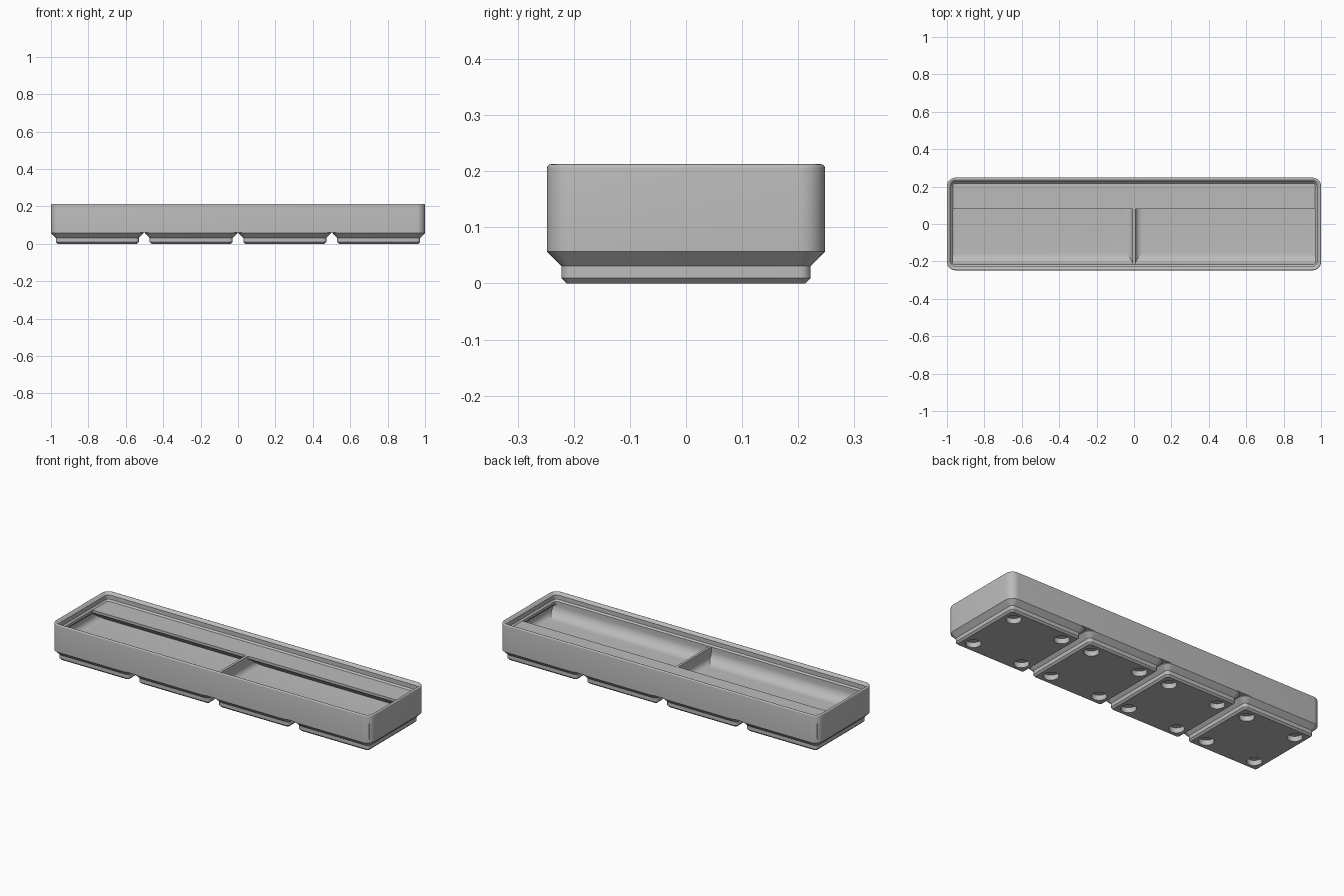
import bpy, bmesh, math

if "Cube" in bpy.data.objects:
    bpy.data.objects.remove(bpy.data.objects["Cube"])

U = 2 / 167.5            # one millimetre in scene units
HX, HY, R = 83.75, 20.75, 3.75
FLOOR, TOP, PITCH, WALL = 7, 14, 42, 0.95

grey = bpy.data.materials.new("plain grey")
grey.use_nodes = True
grey.diffuse_color = (0.5, 0.5, 0.5, 1)
grey.node_tree.nodes["Principled BSDF"].inputs["Base Color"].default_value = (0.5, 0.5, 0.5, 1)


def finish(name, bm):
    """Scale to scene units, shade smooth with sharp edges, link."""
    bmesh.ops.recalc_face_normals(bm, faces=bm.faces)
    bmesh.ops.scale(bm, vec=(U, U, U), verts=bm.verts)
    mesh = bpy.data.meshes.new(name)
    bm.to_mesh(mesh)
    bm.free()
    mesh.materials.append(grey)
    mesh.shade_smooth()
    mesh.set_sharp_from_angle(angle=math.radians(30))
    obj = bpy.data.objects.new(name, mesh)
    bpy.context.collection.objects.link(obj)
    return obj


def arc(cx, cy, r, start, end, steps=8):
    angles = [math.radians(start + (end - start) * i / steps) for i in range(steps + 1)]
    return [(cx + r * math.cos(a), cy + r * math.sin(a)) for a in angles]


def rounded_rect(hx, hy, r):
    pts = []
    for i, (sx, sy) in enumerate([(1, 1), (-1, 1), (-1, -1), (1, -1)]):
        pts += arc(sx * (hx - r), sy * (hy - r), r, 90 * i, 90 * i + 90)
    return pts


def loft(name, hx, hy, profile):
    """Stack rounded rectangles given as (inset, height), capped at both ends."""
    bm = bmesh.new()
    rings = []
    for inset, z in profile:
        pts = rounded_rect(hx - inset, hy - inset, max(R - inset, 0.03))
        rings.append([bm.verts.new((x, y, z)) for x, y in pts])
    for a, b in zip(rings, rings[1:]):
        for i in range(len(a)):
            bm.faces.new((a[i - 1], a[i], b[i], b[i - 1]))
    bm.faces.new(rings[0])
    bm.faces.new(rings[-1])
    return finish(name, bm)


def extrude(name, pts, axis, start, end):
    """Sweep a closed profile (across, height) along x or y."""
    bm = bmesh.new()
    ends = []
    for d in (start, end):
        ends.append([bm.verts.new((d, p, z) if axis == "x" else (p, d, z)) for p, z in pts])
    a, b = ends
    for i in range(len(a)):
        bm.faces.new((a[i - 1], a[i], b[i], b[i - 1]))
    bm.faces.new(a)
    bm.faces.new(b)
    return finish(name, bm)


# Tray shell: outer wall, rounded rim, stepped lip, inner wall, floor fillet
shell = [(0, 5)] + arc(0.6, 17.2, 0.6, 180, 45, 6)
shell += [(1.9, 16.7), (1.9, 14.7), (2.6, TOP), (2.6, 12.8), (WALL, 11.15)]
shell += arc(R, FLOOR + 2.8, 2.8, 180, 270)
loft("tray_shell", HX, HY, shell)

# Curved scoop along the front wall
front, scoop_r = -HY + 2.6, 5
scoop = [(-19.6, FLOOR - 0.5), (-19.6, TOP), (front, TOP)]
scoop += arc(front + scoop_r, FLOOR + scoop_r, scoop_r, 180, 270, 12)
scoop += [(front + scoop_r, FLOOR - 0.5)]
extrude("front_scoop", scoop, "x", -82.7, 82.7)

# Label shelf along the back wall, with a sloping underside
tip, slope = 6.7, math.tan(math.radians(36))
foot_y = tip + (TOP - 1.2 - FLOOR + 0.3) / slope
shelf = [(19.6, TOP), (tip, TOP), (tip, TOP - 1.2), (foot_y, FLOOR - 0.3), (19.6, FLOOR - 0.3)]
extrude("label_shelf", shelf, "x", -82.7, 82.7)

# Middle divider with filleted foot
half = 0.6
side = arc(half + 2.8, FLOOR + 2.8, 2.8, 180, 270)
right = [(half, TOP)] + side + [(half + 2.8, FLOOR - 0.3)]
divider = right + [(-x, z) for x, z in reversed(right)]
extrude("middle_divider", divider, "y", front - 0.5, foot_y + 1)

# Stepped feet with four round sockets underneath
foot = loft("foot_1", HY, HY, [(2.95, 0), (2.15, 0.8), (2.15, 2.6), (0, 4.75), (0, 5)])
bm = bmesh.new()
for sx in (-13, 13):
    for sy in (-13, 13):
        res = bmesh.ops.create_cone(bm, cap_ends=True, segments=32, radius1=3.25, radius2=3.25, depth=4.8)
        bmesh.ops.translate(bm, verts=res["verts"], vec=(sx, sy, 0))
cutter = finish("socket_cutter", bm)
cutter.hide_render = True
mod = foot.modifiers.new("sockets", "BOOLEAN")
mod.operation, mod.solver, mod.object = "DIFFERENCE", "EXACT", cutter
bpy.context.view_layer.update()
mesh = bpy.data.meshes.new_from_object(foot.evaluated_get(bpy.context.evaluated_depsgraph_get()))
mesh.shade_smooth()
mesh.set_sharp_from_angle(angle=math.radians(30))
foot.modifiers.clear()
foot.data = mesh
bpy.data.objects.remove(cutter)

for i in range(4):
    obj = foot
    if i:
        obj = foot.copy()
        obj.name = f"foot_{i + 1}"
        bpy.context.collection.objects.link(obj)
    obj.location.x = (i - 1.5) * PITCH * U
